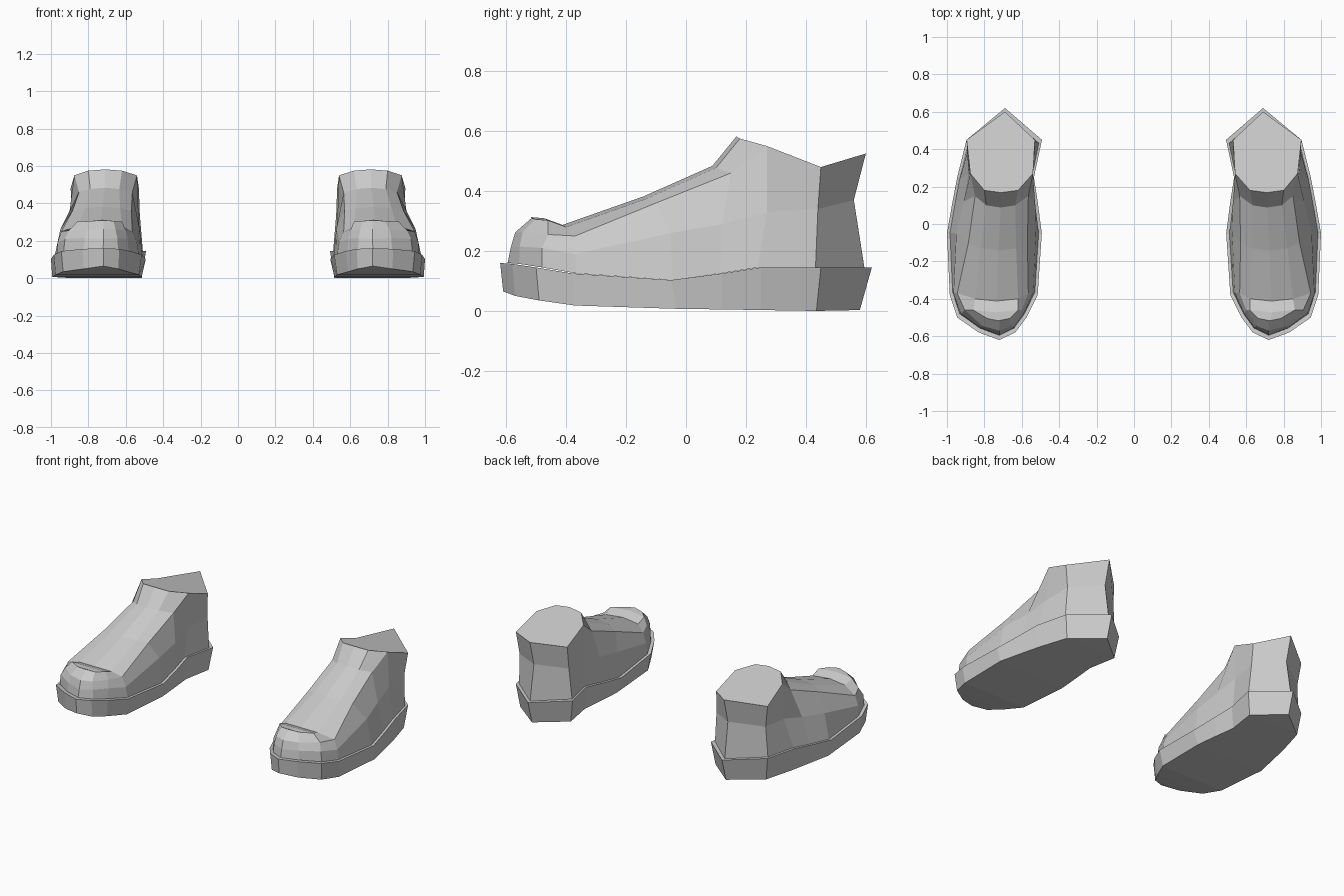
import bpy
import bmesh

cube = bpy.data.objects.get("Cube")
if cube:
    bpy.data.objects.remove(cube, do_unlink=True)

grey = bpy.data.materials.new("plain grey")
grey.use_nodes = True
colour = (0.6, 0.6, 0.6, 1)
grey.diffuse_color = colour
grey.node_tree.nodes["Principled BSDF"].inputs["Base Color"].default_value = colour

# Feature lines from toe to heel: (y, inner x, outer x, z); equal x values are a centre point
SOLE_BOTTOM = [(-.61, .72, .72, .065), (-.57, .64, .825, .05), (-.49, .59, .935, .035),
               (-.37, .53, .975, .018), (-.03, .515, .993, .007), (.12, .53, .96, .005),
               (.25, .545, .93, .003), (.435, .515, .875, 0), (.58, .69, .69, .003)]
SOLE_TOP = [(-.62, .72, .72, .16), (-.58, .635, .83, .157), (-.5, .575, .945, .145),
            (-.38, .515, .985, .125), (-.05, .493, 1, .103), (.12, .515, .97, .125),
            (.25, .535, .945, .145), (.45, .492, .895, .145), (.62, .69, .69, .145)]
MIDDLE = [(-.585, .72, .72, .21), (-.555, .645, .82, .215), (-.48, .59, .925, .21),
          (-.37, .54, .965, .19), (-.05, .525, .95, .26), (.12, .53, .91, .29),
          (.27, .545, .885, .33), (.44, .525, .875, .34), (.56, .69, .69, .37)]
SHOULDER = [(-.57, .72, .72, .262), (-.545, .655, .81, .262), (-.46, .6, .905, .255),
            (-.37, .565, .945, .25), (-.1, .57, .885, .36), (.15, .565, .85, .46),
            (.27, .54, .875, .55), (.45, .53, .895, .48), (.6, .69, .69, .525)]
INSTEP = [(-.515, .72, .72, .31), (-.505, .665, .785, .306), (-.46, .62, .86, .302),
          (-.4, .62, .85, .28), (-.13, .63, .82, .375), (.1, .635, .79, .477),
          (.18, .62, .80, .575)]
# Top of the sole drawn in, where the upper meets it
WELT = [(y * .96, .73 + (i - .73) * .93, .73 + (o - .73) * .94, z) for y, i, o, z in SOLE_TOP]


def add_line(bm, line, side):
    """Vertex pairs (inner, outer) along a feature line, sharing centre points."""
    pairs = []
    for y, i, o, z in line:
        a = bm.verts.new((side * i, y, z))
        pairs.append((a, a if i == o else bm.verts.new((side * o, y, z))))
    return pairs


def face(bm, *verts):
    unique = list(dict.fromkeys(verts))
    if len(unique) > 2:
        bm.faces.new(unique)


def walls(bm, low, high):
    """Join two feature lines along both sides of the shoe."""
    for k in range(min(len(low), len(high)) - 1):
        for s in (0, 1):
            face(bm, low[k][s], low[k + 1][s], high[k + 1][s], high[k][s])


def span(bm, line):
    """Close a line across the shoe."""
    for a, b in zip(line, line[1:]):
        face(bm, a[0], b[0], b[1], a[1])


def finish(bm, name):
    bmesh.ops.recalc_face_normals(bm, faces=bm.faces)
    mesh = bpy.data.meshes.new(name)
    bm.to_mesh(mesh)
    bm.free()
    mesh.materials.append(grey)
    bpy.context.collection.objects.link(bpy.data.objects.new(name, mesh))


for side, label in ((1, "left"), (-1, "right")):
    # Sole slab
    bm = bmesh.new()
    bottom, top = (add_line(bm, l, side) for l in (SOLE_BOTTOM, SOLE_TOP))
    walls(bm, bottom, top)
    span(bm, bottom)
    span(bm, top)
    finish(bm, label + "_sole")

    # Upper: side walls up to the instep
    bm = bmesh.new()
    welt, mid, shoulder, instep = (add_line(bm, l, side) for l in (WELT, MIDDLE, SHOULDER, INSTEP))
    span(bm, welt)
    walls(bm, welt, mid)
    walls(bm, mid, shoulder)
    walls(bm, shoulder, instep)

    # Slightly raised ridge along the toe cap and instep
    ridge = [instep[0][0]]
    for y, i, o, z in INSTEP[1:]:
        ridge.append(bm.verts.new((side * (i + o) / 2, y - .012, z + .007)))
    for k in range(len(ridge) - 1):
        for s in (0, 1):
            face(bm, instep[k][s], instep[k + 1][s], ridge[k + 1], ridge[k])

    # Closed ankle opening
    face(bm, ridge[6], instep[6][1], shoulder[6][1], shoulder[7][1], shoulder[8][0],
         shoulder[7][0], shoulder[6][0], instep[6][0])
    finish(bm, label + "_upper")
